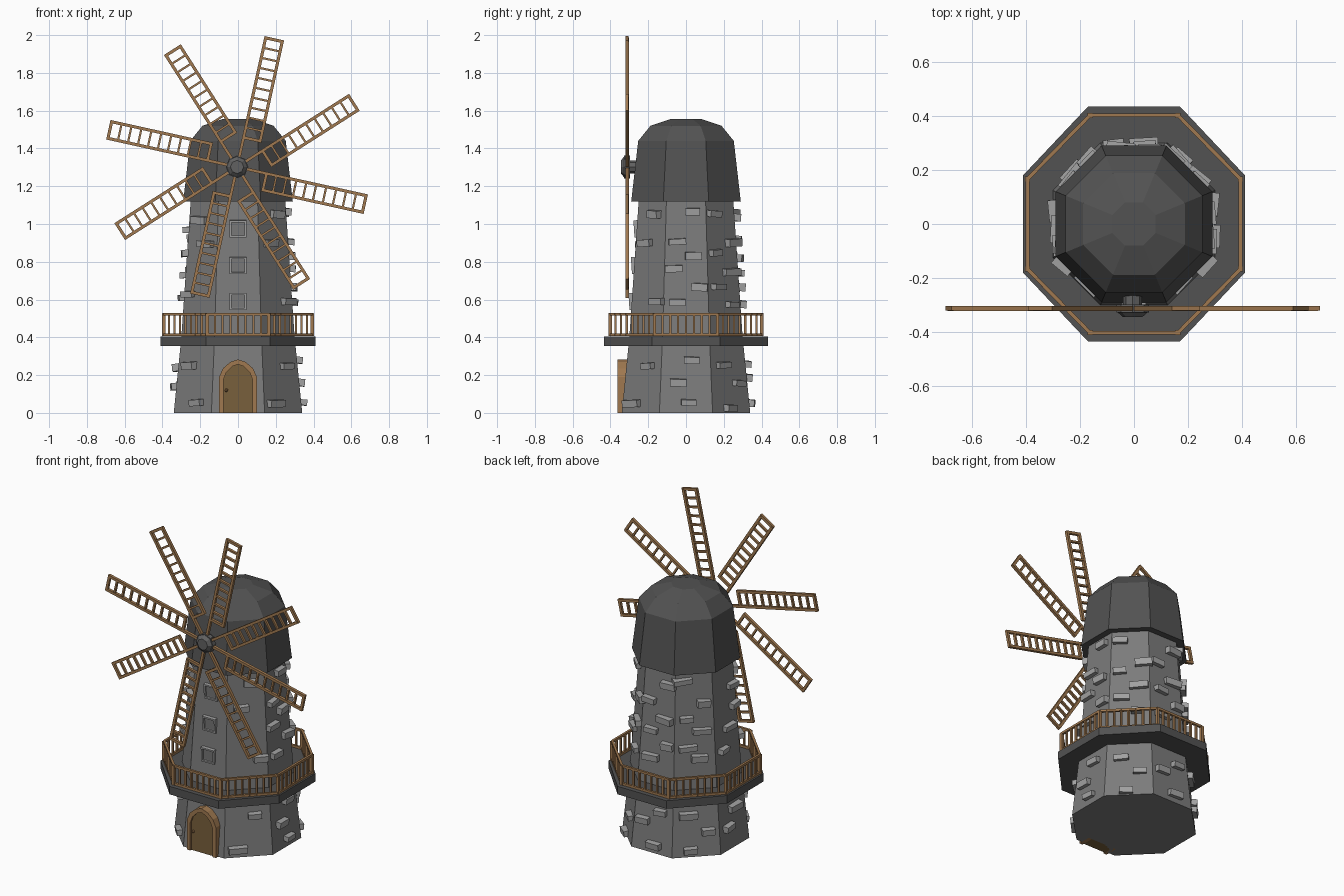
import bpy, bmesh, math, random
from mathutils import Matrix, Vector

if "Cube" in bpy.data.objects:
    bpy.data.objects.remove(bpy.data.objects["Cube"])
random.seed(4)
OCT = math.pi / 4


def material(name, rgb):
    m = bpy.data.materials.new(name)
    m.use_nodes = True
    m.diffuse_color = (*rgb, 1)
    m.node_tree.nodes["Principled BSDF"].inputs["Base Color"].default_value = (*rgb, 1)
    return m


wall_grey = material("wall grey", (0.2, 0.2, 0.2))
stone_grey = material("light stone", (0.36, 0.36, 0.36))
roof_grey = material("dark roof grey", (0.085, 0.085, 0.085))
hub_grey = material("hub grey", (0.12, 0.12, 0.12))
wood = material("wood", (0.35, 0.19, 0.08))
door_wood = material("dark door wood", (0.19, 0.115, 0.045))


def finish(name, bm, mat):
    bmesh.ops.recalc_face_normals(bm, faces=bm.faces)
    me = bpy.data.meshes.new(name)
    bm.to_mesh(me)
    bm.free()
    me.materials.append(mat)
    ob = bpy.data.objects.new(name, me)
    bpy.context.collection.objects.link(ob)
    return ob


def octagon(r, z, sx=1.0):
    """Corners of an octagon with flats on the axes; r is centre to flat."""
    c = r / math.cos(OCT / 2)
    return [Vector((sx * c * math.cos((i + 0.5) * OCT), c * math.sin((i + 0.5) * OCT), z))
            for i in range(8)]


def loft(bm, profile, sx=1.0):
    rings = [[bm.verts.new(p) for p in octagon(r, z, sx)] for r, z in profile]
    for a, b in zip(rings, rings[1:]):
        for i in range(8):
            j = (i + 1) % 8
            bm.faces.new((a[i], a[j], b[j], b[i]))
    bm.faces.new(rings[0])
    bm.faces.new(rings[-1])


def box(bm, size, matrix):
    bmesh.ops.create_cube(bm, size=1, matrix=matrix @ Matrix.Diagonal((*size, 1)))


def beam(bm, a, b, width, depth, up):
    """Box from a to b; depth is measured along up."""
    x = (b - a).normalized()
    y = up.cross(x).normalized()
    m = Matrix((x, y, x.cross(y))).transposed().to_4x4()
    m.translation = (a + b) / 2
    box(bm, ((b - a).length, width, depth), m)


# Tower
TOWER = [(0.34, 0), (0.3, 0.4), (0.25, 1.13)]
bm = bmesh.new()
loft(bm, TOWER)
finish("tower", bm, wall_grey)

# Domed roof
bm = bmesh.new()
loft(bm, [(0.29, 1.12), (0.253, 1.44), (0.188, 1.52), (0.08, 1.556)])
finish("roof", bm, roof_grey)

# Balcony floor
bm = bmesh.new()
loft(bm, [(0.435, 0.355), (0.435, 0.405)], 0.943)
finish("balcony_floor", bm, roof_grey)

# Balcony railing
bm = bmesh.new()
UP = Vector((0, 0, 1))
corners = octagon(0.402, 0, 0.98)
for i, a in enumerate(corners):
    b = corners[(i + 1) % 8]
    for z in (0.413, 0.523):
        beam(bm, a + UP * z, b + UP * z, 0.014, 0.014, UP)
    for k in range(8):
        p = a.lerp(b, k / 8)
        side = 0.018 if k == 0 else 0.011
        box(bm, (side, side, 0.12), Matrix.Translation(p + UP * 0.466))
finish("balcony_railing", bm, wood)


def wall_frame(side, u, z):
    """Matrix on a tower side: x along the wall, y outwards, z up the slope."""
    lo, hi = (TOWER[0], TOWER[1]) if z < 0.4 else (TOWER[1], TOWER[2])
    slope = (hi[0] - lo[0]) / (hi[1] - lo[1])
    r = lo[0] + slope * (z - lo[1])
    turn = Matrix.Rotation(side * OCT - math.pi / 2, 4, "Z")
    return turn @ Matrix.Translation((u, r, z)) @ Matrix.Rotation(-math.atan(slope) * -1, 4, "X")


# Protruding wall stones on every side but the front
bm = bmesh.new()
RIGHT = [(-0.07, 0.97), (-0.08, 0.845), (-0.02, 0.73), (0.05, 0.61), (-0.02, 0.24), (0.055, 0.14)]
BACK = [(0.05, 1.05), (-0.06, 0.92), (0.04, 0.83), (-0.05, 0.75), (0.06, 0.68), (-0.04, 0.58),
        (0.05, 0.26), (-0.05, 0.17), (0.03, 0.04)]
FRONT = [(0.04, 1.04), (-0.03, 0.9), (0.06, 0.61), (0.04, 0.25), (-0.05, 0.04)]
LAYOUT = {4: RIGHT, 0: BACK, 1: BACK, 2: BACK, 3: BACK, 5: FRONT, 7: FRONT}
for side, spots in LAYOUT.items():
    flip = -1 if side in (0, 2, 7) else 1
    for u, z in spots:
        j = 0 if side == 4 else random.uniform(-0.02, 0.02)
        size = (random.uniform(0.075, 0.11), 0.06, random.uniform(0.03, 0.042))
        tilt = Matrix.Rotation(random.uniform(-0.06, 0.06), 4, "Y")
        skew = Matrix.Rotation(random.uniform(-0.12, 0.12), 4, "Z")
        box(bm, size, wall_frame(side, flip * u + j, z + j) @ tilt @ skew)
finish("wall_stones", bm, stone_grey)

# Window frames up the front
frames, panes = bmesh.new(), bmesh.new()
for z in (0.59, 0.78, 0.975):
    base = wall_frame(6, 0, z)
    box(panes, (0.08, 0.008, 0.08), base)
    for s in (-1, 1):
        box(frames, (0.01, 0.03, 0.09), base @ Matrix.Translation((s * 0.04, 0, 0)))
        box(frames, (0.09, 0.03, 0.01), base @ Matrix.Translation((0, 0, s * 0.04)))
finish("window_frames", frames, stone_grey)
finish("window_panes", panes, wall_grey)

# Arched door with frame and knob
HALF = [(0.1, 0), (0.1, 0.19), (0.08, 0.235), (0.04, 0.27)]
outer = HALF + [(0, 0.283)] + [(-x, z) for x, z in reversed(HALF)]
inner = [(x * 0.78, z * 0.91) for x, z in outer]


def extrude(bm, outline, front, back):
    face = bm.faces.new([bm.verts.new((x, front, z)) for x, z in outline])
    out = bmesh.ops.extrude_face_region(bm, geom=[face], use_keep_orig=True)
    verts = [v for v in out["geom"] if isinstance(v, bmesh.types.BMVert)]
    bmesh.ops.translate(bm, verts=verts, vec=(0, back - front, 0))


bm = bmesh.new()
for i in range(len(outer) - 1):
    extrude(bm, [outer[i], outer[i + 1], inner[i + 1], inner[i]], -0.362, -0.28)
finish("door_frame", bm, wood)
bm = bmesh.new()
extrude(bm, inner, -0.35, -0.28)
finish("door_panel", bm, door_wood)
bm = bmesh.new()
bmesh.ops.create_icosphere(bm, subdivisions=1, radius=0.01,
                           matrix=Matrix.Translation((-0.062, -0.355, 0.12)))
finish("door_knob", bm, wood)

# Hub and axle
HUB = Vector((-0.005, -0.312, 1.302))
AXIS = Vector((0, -1, 0))
to_front = Matrix.Translation(HUB) @ Matrix.Rotation(math.pi / 2, 4, "X")
bm = bmesh.new()
for radius, bottom, depth, y in ((0.06, 0.06, 0.03, 0), (0.055, 0.035, 0.018, 0.024),
                                 (0.035, 0.035, 0.08, -0.05)):
    bmesh.ops.create_cone(bm, cap_ends=True, segments=8, radius1=radius, radius2=bottom,
                          depth=depth, matrix=to_front @ Matrix.Translation((0, 0, y)))
finish("hub", bm, hub_grey)

# Eight ladder sails, each hung on the clockwise side of its spoke
bm = bmesh.new()
INNER, TIP, WIDTH = 0.16, 0.7, 0.09
for k in range(8):
    a = math.radians(-12.5) + k * OCT
    along = Vector((math.cos(a), 0, math.sin(a)))
    across = Vector((math.sin(a), 0, -math.cos(a)))
    beam(bm, HUB, HUB + along * TIP, 0.016, 0.018, AXIS)
    edge = HUB + across * WIDTH
    beam(bm, edge + along * INNER, edge + along * TIP, 0.016, 0.018, AXIS)
    for n in range(11):
        p = HUB + along * (INNER + (TIP - INNER) * n / 10)
        thick = 0.016 if n in (0, 10) else 0.011
        beam(bm, p - across * 0.008, p + across * (WIDTH + 0.008), thick, 0.016, AXIS)
finish("sails", bm, wood)
